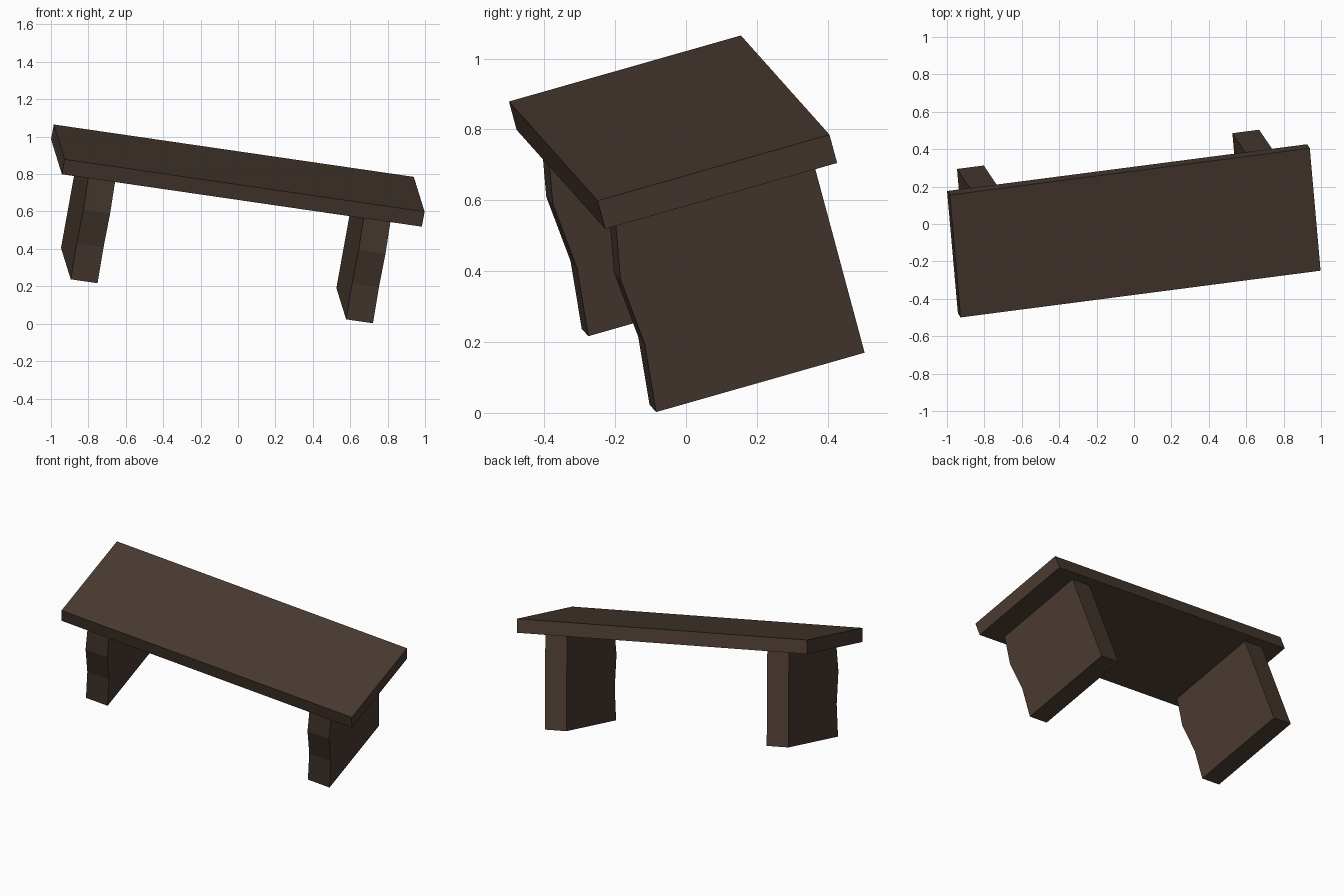
import bpy, bmesh
from mathutils import Vector, Matrix

if "Cube" in bpy.data.objects:
    bpy.data.objects.remove(bpy.data.objects["Cube"])

# Tilted bench frame: u along the length, v to the front, w downwards
u = Vector((1.925, 0.25, -0.28)).normalized()
v = Vector((0.055, -0.655, -0.186))
v = (v - u * v.dot(u)).normalized()
w = u.cross(v)
origin = Vector((-0.985, 0.155, 1.065))  # back left top corner of the seat
frame = Matrix((u, v, w)).transposed().to_4x4()
frame.translation = origin

wood = bpy.data.materials.new("dark brown wood")
wood.diffuse_color = (0.066, 0.042, 0.030, 1)
wood.use_nodes = True
wood.node_tree.nodes["Principled BSDF"].inputs["Base Color"].default_value = wood.diffuse_color


def prism(name, profile, u0, u1):
    """Extrude a (v, w) side profile along the bench length."""
    bm = bmesh.new()
    face = bm.faces.new([bm.verts.new((u0, a, b)) for a, b in profile])
    ext = bmesh.ops.extrude_face_region(bm, geom=[face])
    moved = [g for g in ext["geom"] if isinstance(g, bmesh.types.BMVert)]
    bmesh.ops.translate(bm, verts=moved, vec=(u1 - u0, 0, 0))
    bmesh.ops.transform(bm, matrix=frame, verts=bm.verts)
    bmesh.ops.recalc_face_normals(bm, faces=bm.faces)
    mesh = bpy.data.meshes.new(name)
    bm.to_mesh(mesh)
    bm.free()
    mesh.materials.append(wood)
    bpy.context.collection.objects.link(bpy.data.objects.new(name, mesh))


LENGTH, DEPTH, THICK = 1.961, 0.683, 0.084

# Seat slab
prism("seat", [(0, 0), (DEPTH, 0), (DEPTH, THICK), (0, THICK)], 0, LENGTH)

# Slab legs with a zigzag front edge and straight back
leg = [(0.05, THICK), (0.632, THICK), (0.664, 0.265),
       (0.645, 0.461), (0.664, 0.657), (0.05, 0.657)]
prism("left_leg", leg, 0.15, 0.296)
prism("right_leg", leg, LENGTH - 0.311, LENGTH - 0.165)
